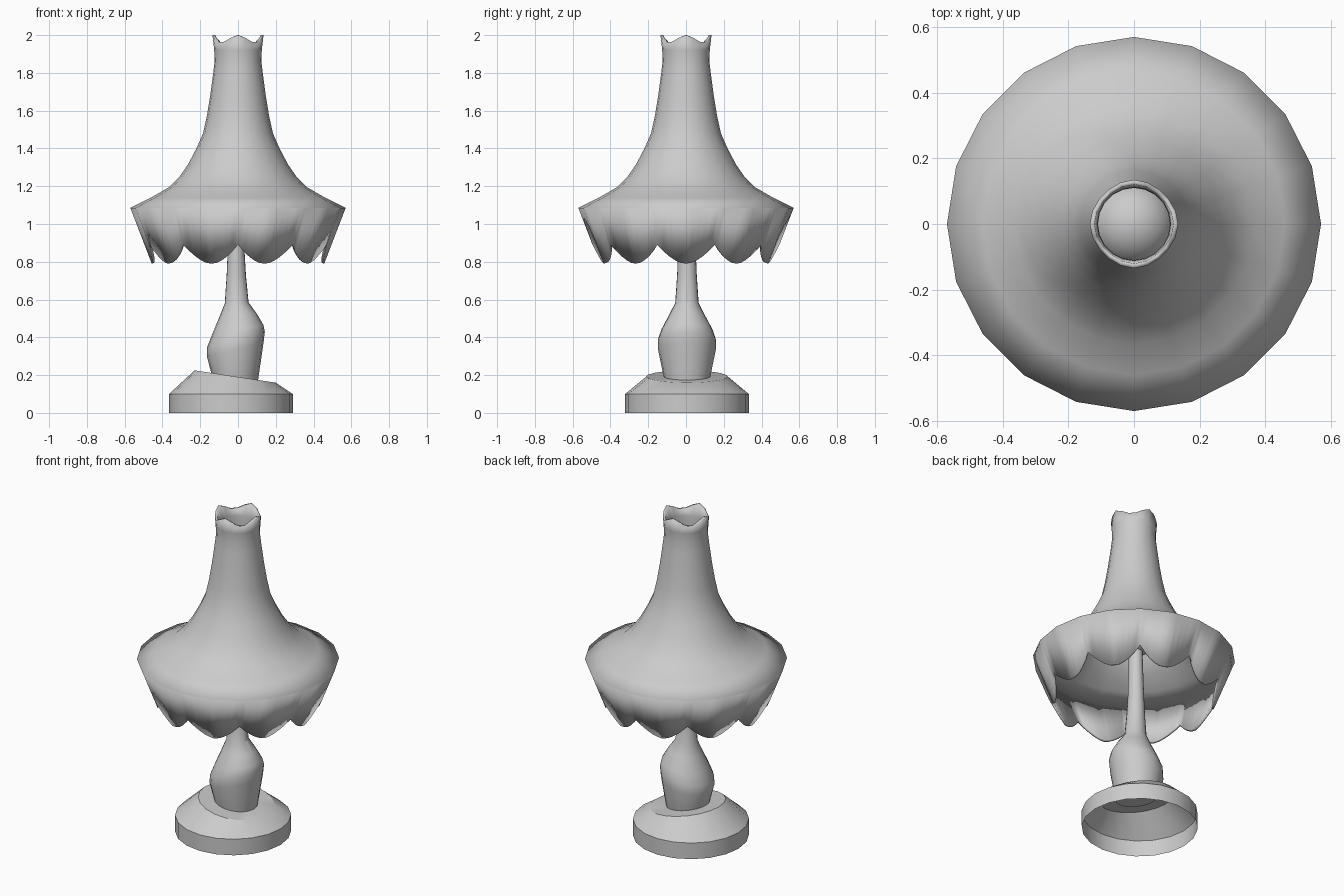
import bpy, bmesh, math

if "Cube" in bpy.data.objects:
    bpy.data.objects.remove(bpy.data.objects["Cube"])

N = 20


def loft(name, rings, cap_start=False, cap_end=False, close=False):
    """Skin a list of closed vertex rings (bottom to top)."""
    bm = bmesh.new()
    vr = [[bm.verts.new(p) for p in r] for r in rings]
    n = len(vr[0])
    for a, b in zip(vr, vr[1:]):
        for i in range(n):
            j = (i + 1) % n
            bm.faces.new((a[i], a[j], b[j], b[i]))
    if cap_start:
        bm.faces.new(vr[0][::-1])
    if cap_end:
        bm.faces.new(vr[-1])
    me = bpy.data.meshes.new(name)
    bm.to_mesh(me)
    bm.free()
    ob = bpy.data.objects.new(name, me)
    bpy.context.collection.objects.link(ob)
    smooth(ob, 30)
    return ob


def smooth(ob, deg):
    bpy.ops.object.select_all(action='DESELECT')
    ob.select_set(True)
    bpy.context.view_layer.objects.active = ob
    bpy.ops.object.shade_smooth_by_angle(angle=math.radians(deg))


def thicken(ob, t):
    m = ob.modifiers.new("thickness", 'SOLIDIFY')
    m.thickness = t
    m.offset = -1
    m.use_even_offset = True


def tilted(left, right, ry=None, n=N, cy=0.005):
    """Ring spanning the (x, z) points left and right, so it may lean sideways."""
    cx, cz = (left[0] + right[0]) / 2, (left[1] + right[1]) / 2
    hx, hz = (right[0] - left[0]) / 2, (right[1] - left[1]) / 2
    ry = ry or hx
    return [(cx + hx * math.cos(a), cy + ry * math.sin(a), cz + hz * math.cos(a))
            for a in (2 * math.pi * i / n for i in range(n))]


# Hollow foot with a leaning top
loft("base", [
    tilted((-0.365, 0), (0.29, 0)),
    tilted((-0.365, 0.1), (0.29, 0.1)),
    tilted((-0.23, 0.225), (0.2, 0.16)),
    tilted((-0.135, 0.21), (0.10, 0.175)),
])

# Leaning baluster and stem
loft("stem", [
    tilted((-0.14, 0.205), (0.105, 0.165), 0.122),
    tilted((-0.165, 0.30), (0.135, 0.37), 0.153),
    tilted((-0.163, 0.35), (0.142, 0.43), 0.153),
    tilted((-0.135, 0.42), (0.135, 0.465), 0.135),
    tilted((-0.098, 0.51), (0.10, 0.525), 0.095),
    tilted((-0.07, 0.58), (0.056, 0.585), 0.062),
    tilted((-0.06, 0.73), (0.042, 0.73), 0.052),
    tilted((-0.055, 0.85), (0.035, 0.85), 0.047),
    tilted((-0.045, 1.15), (0.03, 1.15), 0.04),
], cap_start=True, cap_end=True)

# Round bulb inside the shade
bpy.ops.mesh.primitive_uv_sphere_add(segments=24, ring_count=14, radius=0.13,
                                     location=(-0.005, 0, 1.25))
bulb = bpy.context.object
bulb.name = "bulb"
smooth(bulb, 40)

# Flared upper shade ending in a crown with four points
profile = [(0.57, 1.085), (0.46, 1.14), (0.365, 1.195), (0.31, 1.25), (0.265, 1.315),
           (0.22, 1.40), (0.185, 1.48), (0.165, 1.57), (0.147, 1.68), (0.131, 1.80),
           (0.124, 1.86), (0.126, 1.92)]
ANG = [2 * math.pi * i / N - math.pi / 2 for i in range(N)]
rings = [[(r * math.cos(a), r * math.sin(a), z) for a in ANG] for r, z in profile]
crown = [2.0, 1.984, 1.963, 1.963, 1.984]
rings.append([((0.135 - (2 - crown[i % 5]) * 0.13) * math.cos(a),
               (0.135 - (2 - crown[i % 5]) * 0.13) * math.sin(a), crown[i % 5])
              for i, a in enumerate(ANG)])
thicken(loft("upper_shade", rings), 0.014)

# Skirt on the same 20 facets, cut into ten scallops at the lower edge
SUB = 5
lower, upper = [], []
for i in range(N):
    a0, a1 = ANG[i], ANG[i] + 2 * math.pi / N
    for k in range(SUB):
        t = k / SUB
        x = math.cos(a0) * (1 - t) + math.cos(a1) * t
        y = math.sin(a0) * (1 - t) + math.sin(a1) * t
        u = ((i % 2) + t) / 2
        z = 0.89 - 0.10 * math.sin(math.pi * u) ** 0.9
        r = 0.57 - (1.085 - z) * 0.385
        lower.append((x * r, y * r, z))
        upper.append((x * 0.57, y * 0.57, 1.085))
thicken(loft("scalloped_skirt", [lower, upper]), 0.014)
